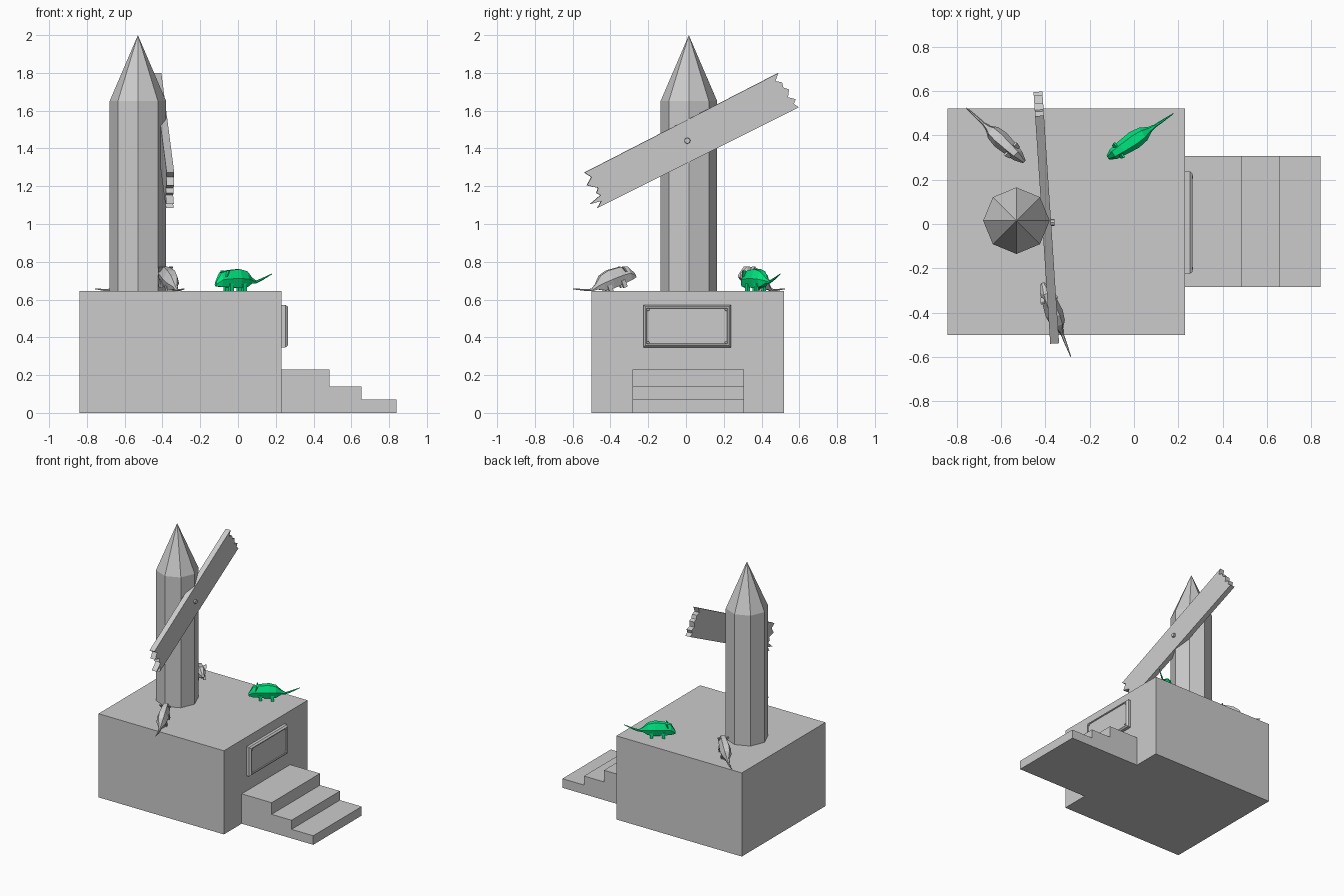
import bpy, bmesh
from math import radians
from mathutils import Matrix, Vector

if "Cube" in bpy.data.objects:
    bpy.data.objects.remove(bpy.data.objects["Cube"])


def finish(name, bm, matrix=None):
    if matrix is not None:
        bm.transform(matrix)
    bmesh.ops.recalc_face_normals(bm, faces=bm.faces[:])
    mesh = bpy.data.meshes.new(name)
    bm.to_mesh(mesh)
    bm.free()
    ob = bpy.data.objects.new(name, mesh)
    bpy.context.collection.objects.link(ob)
    return ob


def add_box(bm, lo, hi):
    lo, hi = Vector(lo), Vector(hi)
    m = Matrix.Translation((lo + hi) / 2) @ Matrix.Diagonal((*(hi - lo), 1))
    return bmesh.ops.create_cube(bm, size=1, matrix=m)["verts"]


def loft(bm, rings):
    """Skin a list of equally sized point rings and cap both ends."""
    loops = [[bm.verts.new(p) for p in ring] for ring in rings]
    n = len(loops[0])
    for a, b in zip(loops, loops[1:]):
        for i in range(n):
            j = (i + 1) % n
            bm.faces.new((a[i], a[j], b[j], b[i]))
    bm.faces.new(loops[0])
    bm.faces.new(loops[-1])


# Plinth
bm = bmesh.new()
add_box(bm, (-0.84, -0.50, 0), (0.23, 0.52, 0.645))
finish("plinth", bm)

# Stairs, stepped profile extruded along y
steps = [(0.23, 0), (0.84, 0), (0.84, 0.07), (0.655, 0.07), (0.655, 0.14),
         (0.485, 0.14), (0.485, 0.23), (0.23, 0.23)]
bm = bmesh.new()
loft(bm, [[(x, y, z) for x, z in steps] for y in (-0.283, 0.307)])
finish("stairs", bm)

# Plaque with bevelled raised edge and recessed panel
bm = bmesh.new()
add_box(bm, (0.225, -0.225, 0.347), (0.252, 0.237, 0.572))
bm.normal_update()
front = [max(bm.faces, key=lambda f: f.calc_center_median().x)]
bmesh.ops.inset_region(bm, faces=front, thickness=0.014, depth=0.012)
bmesh.ops.inset_region(bm, faces=front, thickness=0.010, depth=0.0)
bmesh.ops.inset_region(bm, faces=front, thickness=0.004, depth=-0.006)
finish("plaque", bm)

# Plaque corner studs
turn_x = Matrix.Rotation(radians(90), 4, "Y")
bm = bmesh.new()
for y in (-0.20, 0.212):
    for z in (0.372, 0.547):
        bmesh.ops.create_cone(bm, cap_ends=True, segments=8, radius1=0.008,
                              radius2=0.006, depth=0.012,
                              matrix=Matrix.Translation((0.260, y, z)) @ turn_x)
finish("plaque_studs", bm)

# Octagonal post with pointed top
bm = bmesh.new()
bmesh.ops.create_cone(bm, cap_ends=True, segments=8, radius1=0.15, radius2=0.15,
                      depth=1.01, matrix=Matrix.Translation((0, 0, 1.145)))
top = max(bm.faces, key=lambda f: f.calc_center_median().z)
bmesh.ops.poke(bm, faces=[top])
max(bm.verts, key=lambda v: v.co.z - v.co.xy.length).co.z = 2.0
finish("post", bm, Matrix.Translation((-0.53, 0.015, 0)))

# Broken sign board with splintered ends, nailed at an angle
left = [(-0.583, 0.10), (-0.560, 0.062), (-0.602, 0.034), (-0.555, -0.005),
        (-0.575, -0.025), (-0.560, -0.045), (-0.632, -0.062), (-0.572, -0.075),
        (-0.606, -0.098)]
right = [(0.587, -0.108), (0.572, -0.08), (0.592, -0.062), (0.560, -0.035),
         (0.584, 0.0), (0.562, 0.022), (0.568, 0.05), (0.540, 0.072), (0.573, 0.103)]
bm = bmesh.new()
loft(bm, [[(x, u, v) for u, v in left + right] for x in (-0.02, 0.02)])
tilt = (Matrix.Translation((-0.395, 0.025, 1.4475)) @ Matrix.Rotation(radians(3.8), 4, "Z")
        @ Matrix.Rotation(radians(27), 4, "X"))
finish("sign_board", bm, tilt)

# Nail head
bm = bmesh.new()
bmesh.ops.create_cone(bm, cap_ends=True, segments=8, radius1=0.018, radius2=0.015,
                      depth=0.03, matrix=Matrix.Translation((-0.374, 0.007, 1.441)) @ turn_x)
finish("nail", bm)

# Rats: body and tail sections as (forward, half width, bottom, top)
SECTIONS = [(0.142, 0.010, 0.026, 0.048), (0.112, 0.027, 0.022, 0.098),
            (0.065, 0.034, 0.020, 0.110), (0.0, 0.041, 0.016, 0.116),
            (-0.05, 0.034, 0.022, 0.104), (-0.085, 0.014, 0.040, 0.072),
            (-0.115, 0.007, 0.041, 0.055), (-0.15, 0.006, 0.055, 0.067),
            (-0.215, 0.002, 0.088, 0.092)]


def rat(name, location, heading, pitch):
    bm = bmesh.new()
    rings = []
    for s, w, lo, hi in SECTIONS:
        mid = (lo + hi) / 2
        rings.append([(s, w * .5, hi), (s, w, mid), (s, w * .6, lo),
                      (s, -w * .6, lo), (s, -w, mid), (s, -w * .5, hi)])
    loft(bm, rings)
    for side in (-1, 1):
        # legs
        for s in (0.058, -0.025):
            add_box(bm, (s - 0.010, side * 0.024 - 0.008, 0),
                    (s + 0.012, side * 0.024 + 0.008, 0.04))
        # ears
        ear = add_box(bm, (0.088, side * 0.025 - 0.010, 0.075),
                      (0.096, side * 0.025 + 0.010, 0.108))
        for v in ear:
            if v.co.z > 0.1:
                v.co.x -= 0.012
                v.co.y += side * 0.006
    m = (Matrix.Translation(location) @ Matrix.Rotation(radians(heading), 4, "Z")
         @ Matrix.Rotation(radians(-pitch), 4, "Y"))
    return finish(name, bm, m)


rat("rat_back_left", (-0.585, 0.365, 0.645), -43, 20)
rat("rat_front", (-0.368, -0.381, 0.645), 111, 20)
green_rat = rat("rat_green", (0.0, 0.378, 0.645), 214, 0)

green = bpy.data.materials.new("green")
green.diffuse_color = (0.0, 0.8, 0.22, 1)
green.use_nodes = True
green.node_tree.nodes["Principled BSDF"].inputs["Base Color"].default_value = green.diffuse_color
green_rat.data.materials.append(green)
